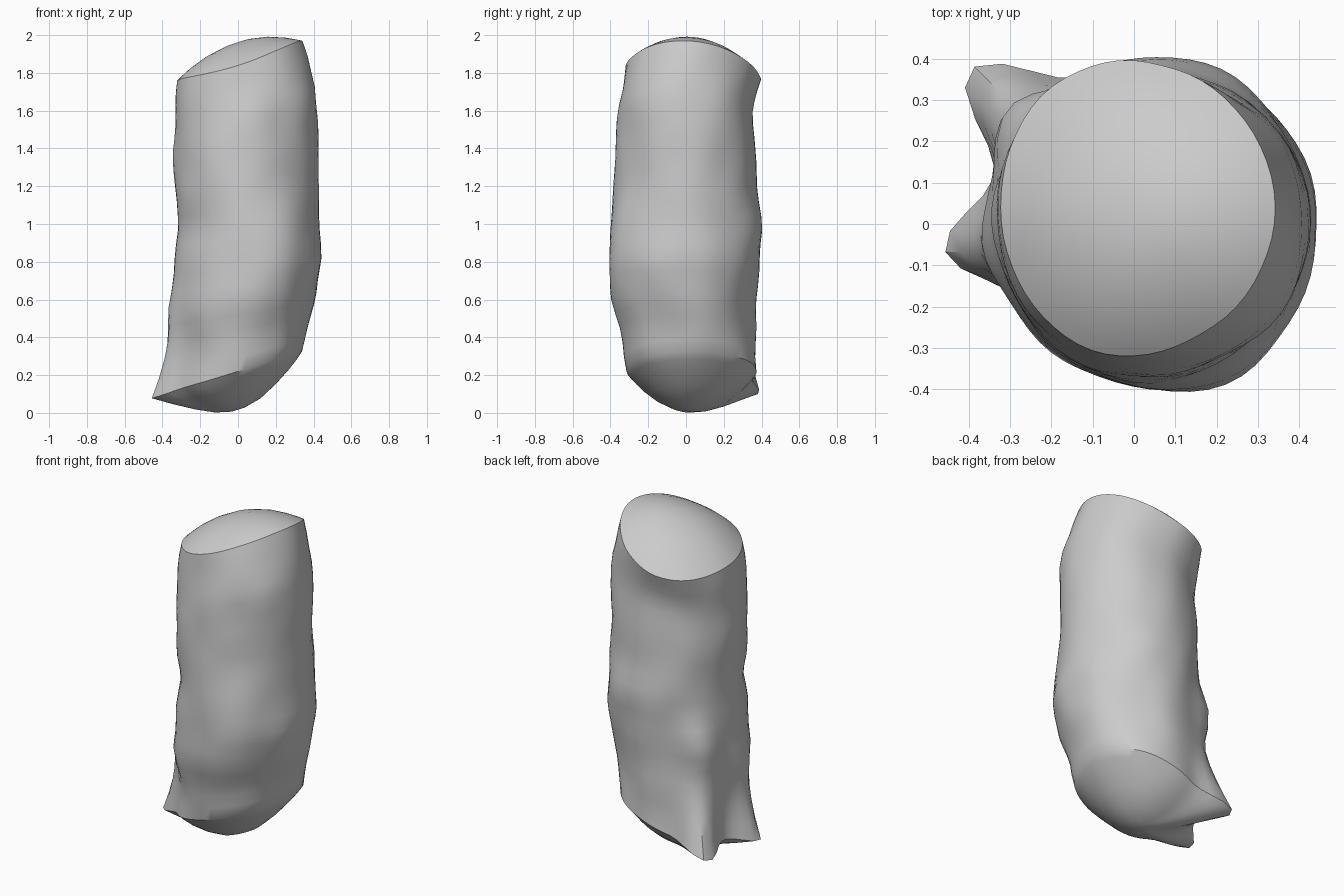
import bpy, bmesh, math
from mathutils import Vector, noise

if "Cube" in bpy.data.objects:
    bpy.data.objects.remove(bpy.data.objects["Cube"], do_unlink=True)

SEGMENTS = 60
LEVELS = 22
LOW, HIGH = 0.22, 1.865
CORNER, SPUR = math.radians(140), math.radians(192)
BELLY, FLAT = math.radians(295), math.radians(217)

# Height, centre x, centre y, radius x, radius y
PROFILE = [
    (LOW, 0, 0.03, 0.34, 0.345),
    (0.4, 0.015, 0.015, 0.355, 0.35),
    (0.6, 0.03, -0.005, 0.385, 0.375),
    (0.8, 0.05, -0.005, 0.395, 0.395),
    (0.95, 0.055, 0.005, 0.38, 0.4),
    (1.15, 0.045, 0, 0.38, 0.38),
    (1.4, 0.04, 0, 0.385, 0.365),
    (1.62, 0.045, 0, 0.375, 0.36),
    (1.78, 0.015, 0.025, 0.35, 0.355),
    (HIGH, 0, 0.04, 0.33, 0.355),
]


def section(z):
    for a, b in zip(PROFILE, PROFILE[1:]):
        if z <= b[0] + 1e-6:
            t = (z - a[0]) / (b[0] - a[0])
            return [p + (q - p) * t for p, q in zip(a[1:], b[1:])]


def bump(value, centre, width):
    return math.exp(-((value - centre) / width) ** 2)


def ring_points(z, scale=1.0, dome=0.0):
    cx, cy, rx, ry = section(z)
    low = max(0, (0.8 - z) / (0.8 - LOW))
    high = max(0, (z - 1.2) / (HIGH - 1.2))
    middle = bump(z, 0.8, 0.4)
    points = []
    for i in range(SEGMENTS):
        a = math.tau * i / SEGMENTS
        # Two spurs that flare out at the foot, with a knob above the back one
        extra = low ** 2.2 * (0.185 * bump(a, CORNER, 0.25) + 0.13 * bump(a, SPUR, 0.23))
        extra += 0.06 * bump(z, 0.74, 0.13) * bump(a, CORNER, 0.28)
        # Fuller belly at the front, flatter beside it
        extra += middle * (0.02 * bump(a, BELLY, 0.5) - 0.015 * bump(a, FLAT, 0.5))
        extra *= scale ** 3
        x = cx + (rx * scale + extra) * math.cos(a)
        y = cy + (ry * scale + extra) * math.sin(a)
        # Slanted ends
        h = z + low * 0.31 * x + high * (0.32 * x - 0.06 * y - 0.45 * y * y)
        h += dome * (1 - scale * scale)
        # Gentle lumps
        lump = 0.016 * scale * noise.noise(Vector((x, y, h)) * 4.5)
        points.append((x + lump * math.cos(a), y + lump * math.sin(a), h))
    return points


def build_body():
    bm = bmesh.new()
    rings = [ring_points(LOW, s, -0.205) for s in (0.1, 0.35, 0.6, 0.8, 0.92)]
    rings += [ring_points(LOW + (HIGH - LOW) * i / LEVELS) for i in range(LEVELS + 1)]
    rings += [ring_points(HIGH, s, 0.1) for s in (0.92, 0.75, 0.5, 0.2)]
    loops = [[bm.verts.new(p) for p in ring] for ring in rings]
    for a, b in zip(loops, loops[1:]):
        for i in range(SEGMENTS):
            j = (i + 1) % SEGMENTS
            bm.faces.new((a[i], a[j], b[j], b[i]))
    bm.faces.new(loops[0][::-1])
    bm.faces.new(loops[-1])
    bmesh.ops.recalc_face_normals(bm, faces=bm.faces)
    mesh = bpy.data.meshes.new("lumpy_body")
    bm.to_mesh(mesh)
    bm.free()
    obj = bpy.data.objects.new("lumpy_body", mesh)
    bpy.context.collection.objects.link(obj)
    return obj


grey = bpy.data.materials.new("plain_grey")
grey.use_nodes = True
colour = (0.6, 0.6, 0.6, 1)
grey.diffuse_color = colour
grey.node_tree.nodes["Principled BSDF"].inputs["Base Color"].default_value = colour

body = build_body()
body.data.materials.append(grey)
bpy.ops.object.select_all(action="DESELECT")
body.select_set(True)
bpy.context.view_layer.objects.active = body
bpy.ops.object.shade_smooth_by_angle(angle=math.radians(35))
